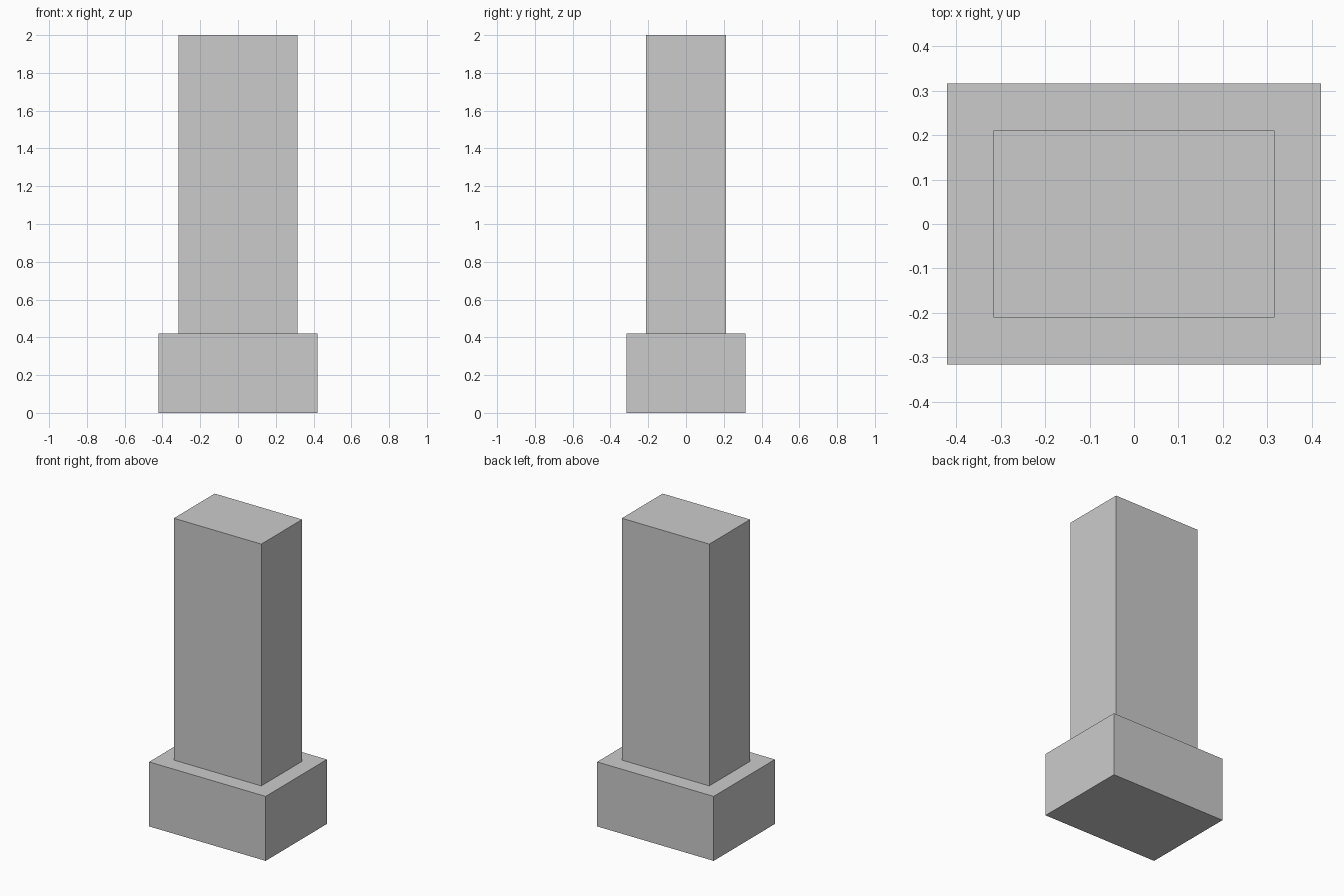
import bpy

if "Cube" in bpy.data.objects:
    bpy.data.objects.remove(bpy.data.objects["Cube"])


def box(name, width, depth, z_bottom, z_top):
    """Flat-faced block centred on x = y = 0 between two heights."""
    bpy.ops.mesh.primitive_cube_add(size=1, location=(0, 0, (z_bottom + z_top) / 2))
    obj = bpy.context.object
    obj.name = name
    obj.scale = (width, depth, z_top - z_bottom)
    bpy.ops.object.transform_apply(location=False, rotation=False, scale=True)
    return obj


UNIT = 2 / 38  # the proportions follow a grid of 38 steps in height

# Wide plinth at the bottom
box("plinth", 16 * UNIT, 12 * UNIT, 0, 8 * UNIT)

# Tall rectangular shaft standing on it
box("shaft", 12 * UNIT, 8 * UNIT, 8 * UNIT, 38 * UNIT)
